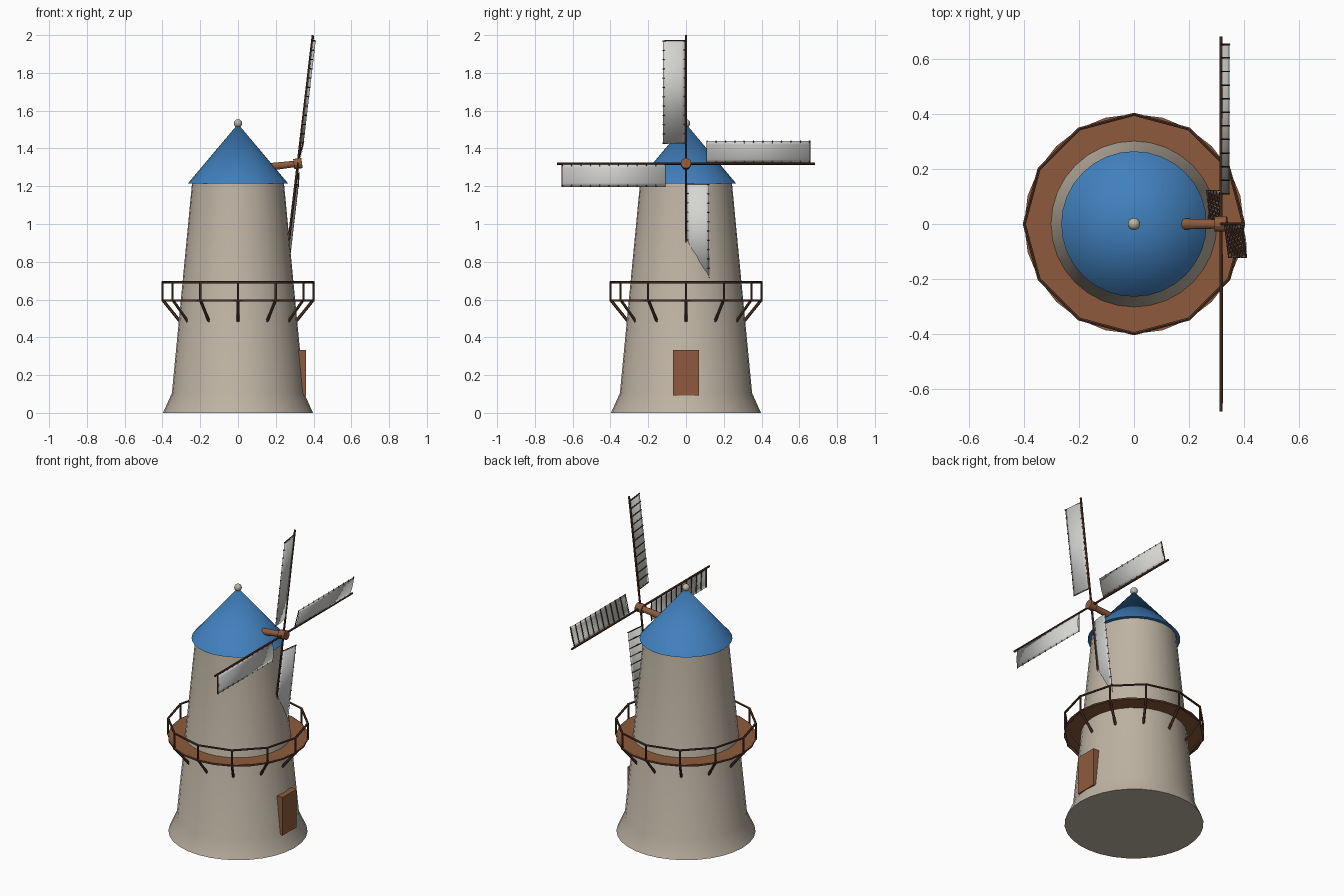
import bpy, bmesh, math
from mathutils import Vector

if "Cube" in bpy.data.objects:
    bpy.data.objects.remove(bpy.data.objects["Cube"])


def material(name, rgb):
    m = bpy.data.materials.new(name)
    m.diffuse_color = (*rgb, 1)
    m.use_nodes = True
    m.node_tree.nodes["Principled BSDF"].inputs["Base Color"].default_value = m.diffuse_color
    return m


STONE = material("warm_stone", (0.52, 0.455, 0.37))
BLUE = material("roof_blue", (0.052, 0.215, 0.51))
WOOD = material("brown_wood", (0.27, 0.105, 0.046))
DARK = material("dark_wood", (0.09, 0.036, 0.02))
CLOTH = material("sail_cloth", (0.66, 0.66, 0.64))


def finish(bm, name, mats, smooth=False):
    bmesh.ops.recalc_face_normals(bm, faces=bm.faces[:])
    me = bpy.data.meshes.new(name)
    bm.to_mesh(me)
    bm.free()
    ob = bpy.data.objects.new(name, me)
    bpy.context.collection.objects.link(ob)
    for m in mats:
        me.materials.append(m)
    if smooth:
        bpy.ops.object.select_all(action='DESELECT')
        ob.select_set(True)
        bpy.context.view_layer.objects.active = ob
        bpy.ops.object.shade_smooth_by_angle(angle=math.radians(25))
    return ob


def lathe(bm, profile, sides):
    """Closed solid of revolution from (radius, z) points."""
    rings = []
    for r, z in profile:
        if r == 0:
            rings.append([bm.verts.new((0, 0, z))])
        else:
            rings.append([bm.verts.new((r * math.cos(2 * math.pi * i / sides),
                                        r * math.sin(2 * math.pi * i / sides), z))
                          for i in range(sides)])
    for a, b in zip(rings, rings[1:]):
        for i in range(sides):
            j = (i + 1) % sides
            bm.faces.new((a[i], a[j], b[0]) if len(b) == 1 else (a[i], a[j], b[j], b[i]))
    for ring in (rings[0], rings[-1]):
        if len(ring) > 2:
            bm.faces.new(ring)


def rod(bm, a, b, r, sides=6, r2=None):
    """Round bar between two points."""
    a, b = Vector(a), Vector(b)
    d = (b - a).normalized()
    p = d.cross(Vector((0, 0, 1)) if abs(d.z) < 0.9 else Vector((1, 0, 0))).normalized()
    q = d.cross(p)
    ends = []
    for c, rad in ((a, r), (b, r if r2 is None else r2)):
        ends.append([bm.verts.new(c + rad * (p * math.cos(t) + q * math.sin(t)))
                     for t in (2 * math.pi * (i + 0.5) / sides for i in range(sides))])
    for i in range(sides):
        j = (i + 1) % sides
        bm.faces.new((ends[0][i], ends[0][j], ends[1][j], ends[1][i]))
    for e in ends:
        bm.faces.new(e)


def polar(r, i, z, n=12):
    t = 2 * math.pi * i / n
    return Vector((r * math.cos(t), r * math.sin(t), z))


# Tower with flared foot
bm = bmesh.new()
lathe(bm, [(0.397, 0), (0.35, 0.105), (0.243, 1.22)], 32)
finish(bm, "tower", [STONE], True)

# Conical cap and its ball
bm = bmesh.new()
lathe(bm, [(0.265, 1.215), (0, 1.53)], 32)
finish(bm, "cap", [BLUE], True)
bm = bmesh.new()
bmesh.ops.create_uvsphere(bm, u_segments=16, v_segments=8, radius=0.022)
bmesh.ops.translate(bm, verts=bm.verts[:], vec=(0, 0, 1.533))
finish(bm, "cap_ball", [STONE], True)

# Door block
bm = bmesh.new()
bmesh.ops.create_cube(bm, size=1)
for v in bm.verts:
    v.co = (0.325 + v.co.x * 0.07, v.co.y * 0.14, 0.213 + v.co.z * 0.24)
finish(bm, "door", [WOOD])

# Gallery deck with dark rim
bm = bmesh.new()
lathe(bm, [(0.401, 0.59), (0.401, 0.601)], 24)
bm.normal_update()
for f in bm.faces:
    f.material_index = 1 if abs(f.normal.z) < 0.5 else 0
finish(bm, "gallery_deck", [WOOD, DARK])

# Gallery railing, posts and struts
bm = bmesh.new()
for i in range(12):
    for z in (0.595, 0.692):
        rod(bm, polar(0.4, i, z), polar(0.4, i + 1, z), 0.0065)
    rod(bm, polar(0.4, i, 0.59), polar(0.4, i, 0.695), 0.006)
    rod(bm, polar(0.395, i, 0.593), polar(0.305, i, 0.482), 0.008)
finish(bm, "gallery_railing", [DARK])

# Wind shaft and hub
HUB = Vector((0.317, 0, 1.32))
AXIS = Vector((0.993, 0, 0.117))
bm = bmesh.new()
rod(bm, HUB - AXIS * 0.2, HUB, 0.022, 12, 0.017)
rod(bm, HUB - AXIS * 0.022, HUB + AXIS * 0.022, 0.028, 12)
finish(bm, "shaft_and_hub", [WOOD], True)

# Four sails: spar, cross bars and bowed cloth
LEAN = math.radians(6.7)
UP = Vector((math.sin(LEAN), 0, math.cos(LEAN)))
SIDE = Vector((0, 1, 0))
OUT = Vector((math.cos(LEAN), 0, -math.sin(LEAN)))
START, END, WIDTH = 0.11, 0.655, 0.122
for k, name in enumerate(("top", "right", "bottom", "left")):
    t = k * math.pi / 2
    along = UP * math.cos(t) + SIDE * math.sin(t)
    across = UP * math.sin(t) - SIDE * math.cos(t)

    def at(d, w, h=0.0):
        return HUB + along * d + across * w + OUT * (h + 0.13 * w)

    bm = bmesh.new()
    rod(bm, at(0, 0), at(0.684, 0), 0.0065)
    for i in range(12):
        d = START + (END - START) * i / 11
        rod(bm, at(d, 0), at(d, WIDTH + 0.002), 0.004 if i == 11 else 0.003)
    finish(bm, name + "_sail_frame", [DARK])

    bm = bmesh.new()
    cols = []
    for j in range(7):
        s = j / 6
        bow = 0.007 * 4 * s * (1 - s)
        cols.append([bm.verts.new(at(d, 0.003 + (WIDTH - 0.003) * s, bow)) for d in (START, END)])
    for a, b in zip(cols, cols[1:]):
        bm.faces.new((a[0], a[1], b[1], b[0]))
    cloth = finish(bm, name + "_sail_cloth", [CLOTH], True)
    thick = cloth.modifiers.new("thickness", 'SOLIDIFY')
    thick.thickness = 0.001
    thick.offset = 0
